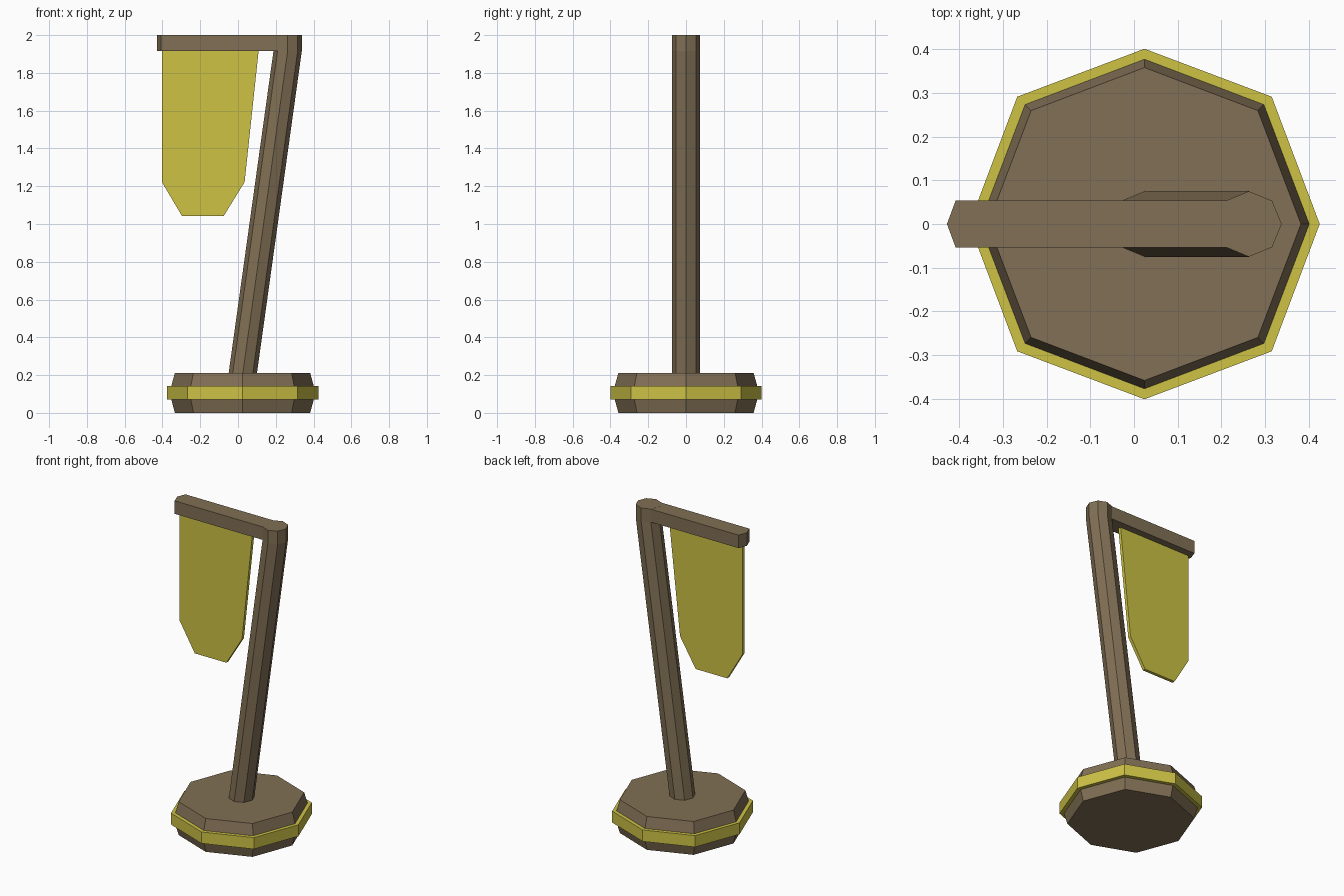
import bpy
import bmesh
from math import cos, sin, pi

cube = bpy.data.objects.get("Cube")
if cube:
    bpy.data.objects.remove(cube, do_unlink=True)


def make_material(name, color):
    mat = bpy.data.materials.new(name)
    mat.use_nodes = True
    mat.diffuse_color = color
    mat.node_tree.nodes["Principled BSDF"].inputs["Base Color"].default_value = color
    return mat


wood = make_material("brown_wood", (0.22, 0.16, 0.09, 1))
gold = make_material("yellow_gold", (0.61, 0.54, 0.06, 1))


def octagon(cx, z, radius, diagonal=1.0):
    """Eight points around (cx, 0); diagonal stretches the corner points."""
    pts = []
    for i in range(8):
        r = radius * (diagonal if i % 2 else 1.0)
        pts.append((cx + r * cos(i * pi / 4), r * sin(i * pi / 4), z))
    return pts


def loft(name, rings, mat):
    """Skin a closed solid through matching rings of points."""
    bm = bmesh.new()
    loops = [[bm.verts.new(p) for p in ring] for ring in rings]
    for a, b in zip(loops, loops[1:]):
        for i in range(len(a)):
            j = (i + 1) % len(a)
            bm.faces.new((a[i], a[j], b[j], b[i]))
    bm.faces.new(loops[0])
    bm.faces.new(loops[-1])
    bmesh.ops.recalc_face_normals(bm, faces=bm.faces)
    mesh = bpy.data.meshes.new(name)
    bm.to_mesh(mesh)
    bm.free()
    mesh.materials.append(mat)
    obj = bpy.data.objects.new(name, mesh)
    bpy.context.collection.objects.link(obj)
    return obj


base_x, top_x = 0.024, 0.263
arm_low, arm_top = 1.917, 2.0

# Octagonal foot, bevelled towards top and bottom
foot = [(0, 0.358), (0.07, 0.377), (0.143, 0.377), (0.212, 0.358)]
loft("base", [octagon(base_x, z, r, 1.025) for z, r in foot], wood)

# Band around the foot
loft("base_band", [octagon(base_x, z, 0.401, 1.027) for z in (0.07, 0.143)], gold)

# Leaning post with an upright cap
loft("post", [octagon(base_x, 0.2, 0.075),
              octagon(top_x, arm_low, 0.075),
              octagon(top_x, arm_top, 0.075)], wood)

# Cross arm with a pointed free end
arm = [(top_x, -0.054), (top_x, 0.054), (-0.408, 0.054), (-0.428, 0), (-0.408, -0.054)]
loft("cross_arm", [[(x, y, z) for x, y in arm] for z in (arm_low, arm_top - 0.0005)], wood)

# Hanging banner with a tapered lower edge
outline = [(-0.403, 1.925), (0.11, 1.925), (0.035, 1.222),
           (-0.075, 1.043), (-0.297, 1.043), (-0.403, 1.222)]
loft("banner", [[(x, y, z) for x, z in outline] for y in (-0.01, 0.01)], gold)
